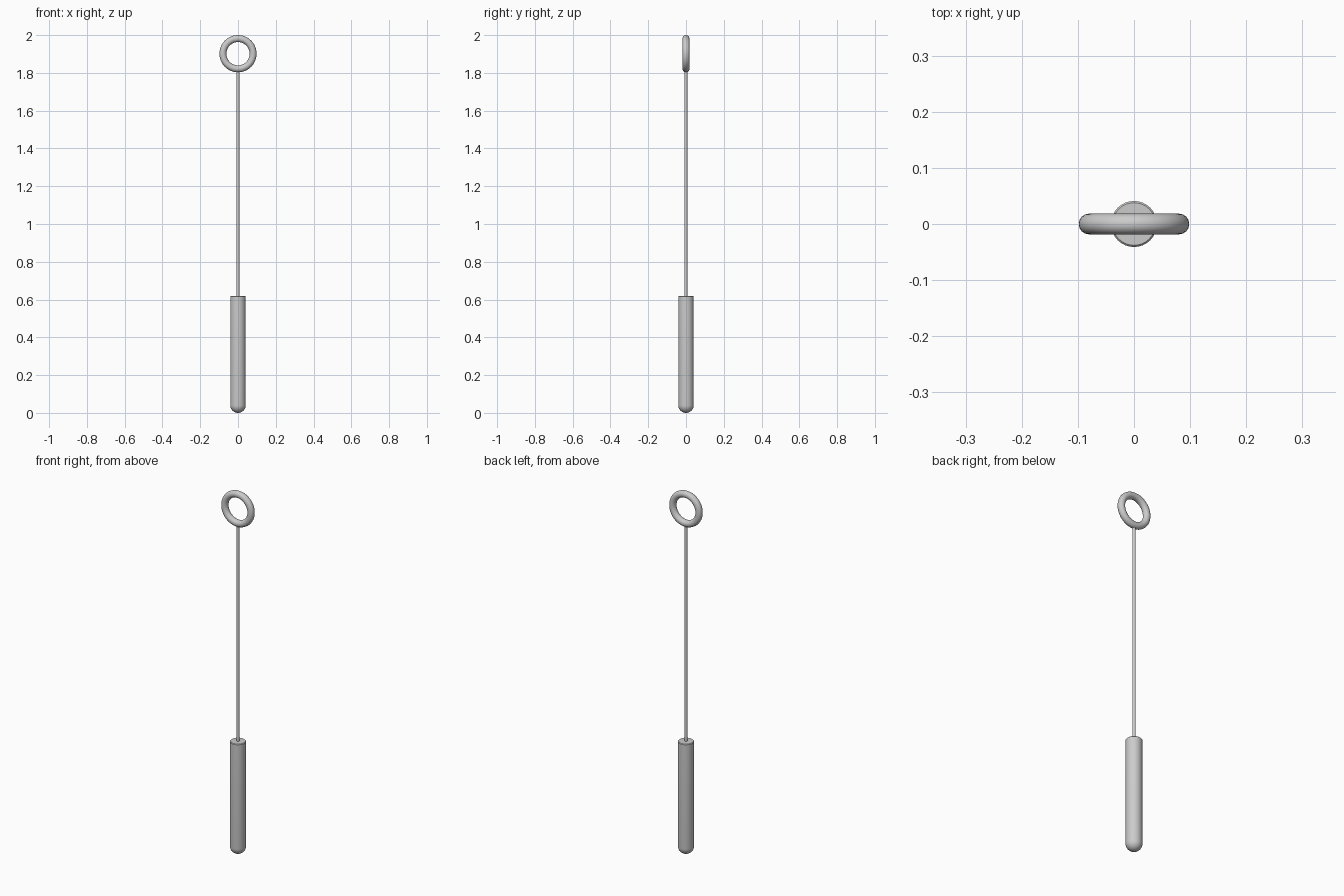
import bpy, math

if "Cube" in bpy.data.objects:
    bpy.data.objects.remove(bpy.data.objects["Cube"])

def finish(name):
    ob = bpy.context.object
    ob.name = name
    bpy.ops.object.shade_smooth_by_angle(angle=math.radians(35))
    return ob

def lathe(name, profile, sides=32):
    # revolve (radius, z) points; zero radius ends become poles
    verts, rings, faces = [], [], []
    for r, z in profile:
        n = 1 if r == 0 else sides
        rings.append([len(verts) + i for i in range(n)])
        verts += [(r * math.cos(2 * math.pi * i / sides),
                   r * math.sin(2 * math.pi * i / sides), z) for i in range(n)]
    for a, b in zip(rings, rings[1:]):
        for i in range(sides):
            j = (i + 1) % sides
            quad = [a[i % len(a)], a[j % len(a)], b[j % len(b)], b[i % len(b)]]
            faces.append(list(dict.fromkeys(quad)))
    mesh = bpy.data.meshes.new(name)
    mesh.from_pydata(verts, [], faces)
    ob = bpy.data.objects.new(name, mesh)
    bpy.context.collection.objects.link(ob)
    bpy.context.view_layer.objects.active = ob
    ob.select_set(True)
    finish(name)
    ob.select_set(False)

# Handle: rounded bottom, flat top with a tiny softened rim
R, TOP = 0.041, 0.62
dome = [(0, 0)] + [(R * math.sin(a), R - R * math.cos(a))
                   for a in (math.pi / 2 * k / 8 for k in range(1, 9))]
lathe("handle", dome + [(R, TOP - 0.003), (R - 0.003, TOP), (0, TOP)])

# Thin rod from inside the handle to the ring
bpy.ops.mesh.primitive_cylinder_add(vertices=16, radius=0.008, depth=1.22,
                                    location=(0, 0, 1.205))
finish("rod")
bpy.ops.object.select_all(action='DESELECT')

# Ring standing upright in the xz plane
bpy.ops.mesh.primitive_torus_add(major_segments=48, minor_segments=16,
                                 major_radius=0.080, minor_radius=0.0185,
                                 location=(0, 0, 1.9015),
                                 rotation=(math.pi / 2, 0, 0))
finish("ring")
